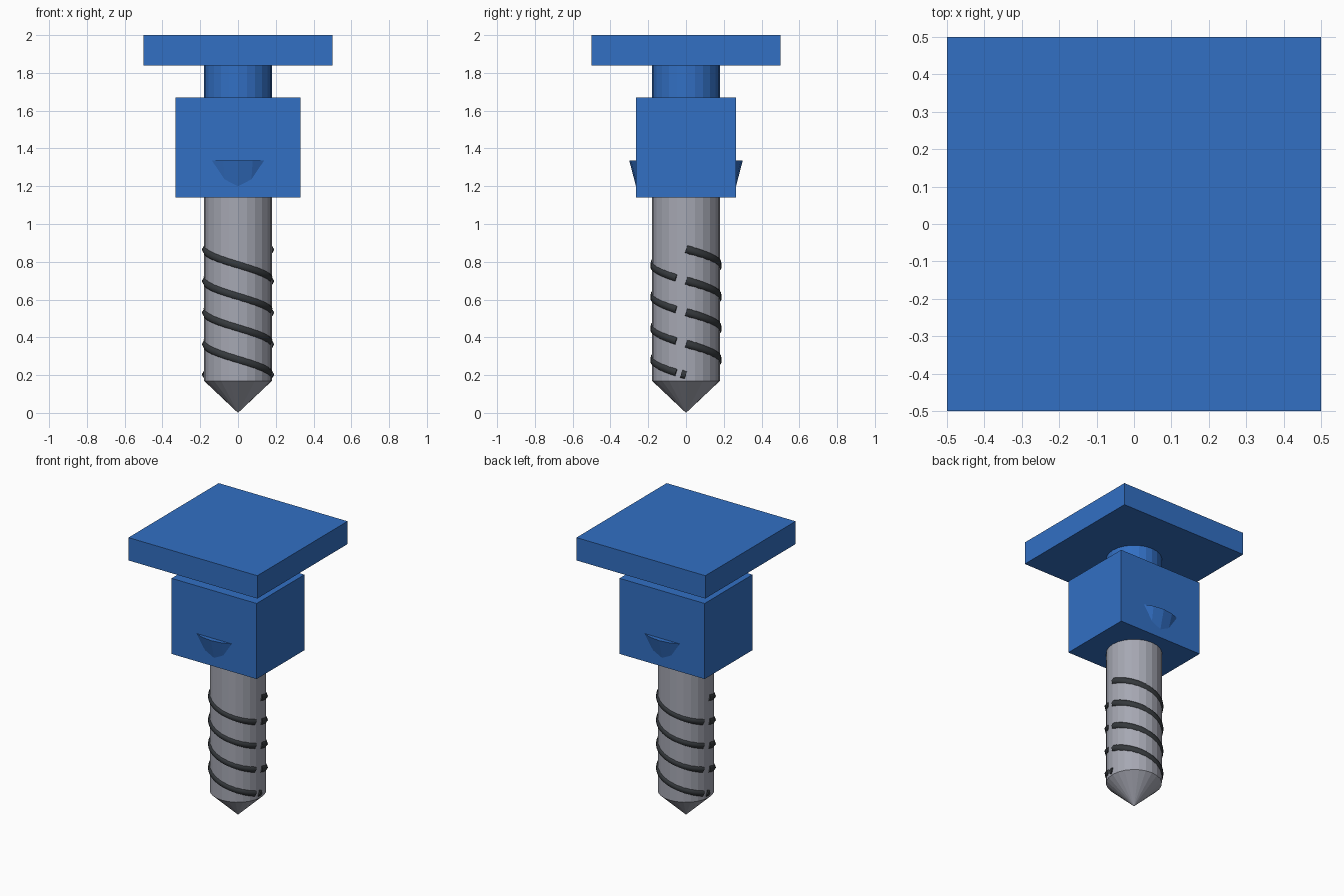
import bpy
import math

if "Cube" in bpy.data.objects:
    bpy.data.objects.remove(bpy.data.objects["Cube"])


def material(name, rgb):
    m = bpy.data.materials.new(name)
    m.diffuse_color = (*rgb, 1)
    m.use_nodes = True
    m.node_tree.nodes["Principled BSDF"].inputs["Base Color"].default_value = m.diffuse_color
    return m


blue = material("blue", (0.032, 0.16, 0.55))
steel = material("steel grey", (0.38, 0.39, 0.45))
dark = material("dark grey", (0.035, 0.04, 0.045))


def box(name, size, z0, z1, mat):
    bpy.ops.mesh.primitive_cube_add(size=1, location=(0, 0, (z0 + z1) / 2))
    o = bpy.context.object
    o.name = name
    o.scale = (size[0], size[1], z1 - z0)
    bpy.ops.object.transform_apply(location=False, rotation=False, scale=True)
    o.data.materials.append(mat)


def turned(name, r0, r1, z0, z1, mat):
    bpy.ops.mesh.primitive_cone_add(vertices=24, radius1=r0, radius2=r1,
                                    depth=z1 - z0, location=(0, 0, (z0 + z1) / 2))
    o = bpy.context.object
    o.name = name
    o.data.materials.append(mat)


# Square head, neck and body block
box("head_plate", (1, 1), 1.84, 2.0, blue)
turned("neck", 0.18, 0.18, 1.66, 1.85, blue)
box("body_block", (0.66, 0.53), 1.14, 1.67, blue)

# Tapered collar poking out through the block's front and back
turned("collar", 0.252, 0.30, 1.15, 1.335, blue)

# Shaft and pointed tip
turned("shaft", 0.18, 0.18, 0.17, 1.15, steel)
turned("tip", 0.0, 0.18, 0.0, 0.17, steel)

# Two-start thread: each half turn stops one step short of the next
STEPS = 11
DROP = 0.167


def thread(name, start_angle, z_start, first, last):
    curve = bpy.data.curves.new(name, 'CURVE')
    curve.dimensions = '3D'
    curve.bevel_depth = 0.026
    curve.bevel_resolution = 1
    curve.use_fill_caps = True
    spline = curve.splines.new('POLY')
    count = round((last - first) * 2) + 1
    spline.points.add(count - 1)
    for i, p in enumerate(spline.points):
        t = (first + i / 2) / STEPS
        a = start_angle + math.pi * t
        r = 0.165
        p.co = (r * math.cos(a), r * math.sin(a), z_start - DROP * t, 1)
    o = bpy.data.objects.new(name, curve)
    bpy.context.collection.objects.link(o)
    bpy.ops.object.select_all(action='DESELECT')
    o.select_set(True)
    bpy.context.view_layer.objects.active = o
    bpy.ops.object.convert(target='MESH')
    o = bpy.context.object
    o.data.materials.clear()
    o.data.materials.append(dark)


for side, angle in (("front", math.pi), ("back", 0.0)):
    for k in range(4):
        thread(f"{side}_thread_{k + 1}", angle, 0.867 - DROP * k, 0, STEPS - 1)
    # Small stub where the thread runs out at the tip
    thread(f"{side}_thread_stub", angle, 0.2, -0.5, 0)
